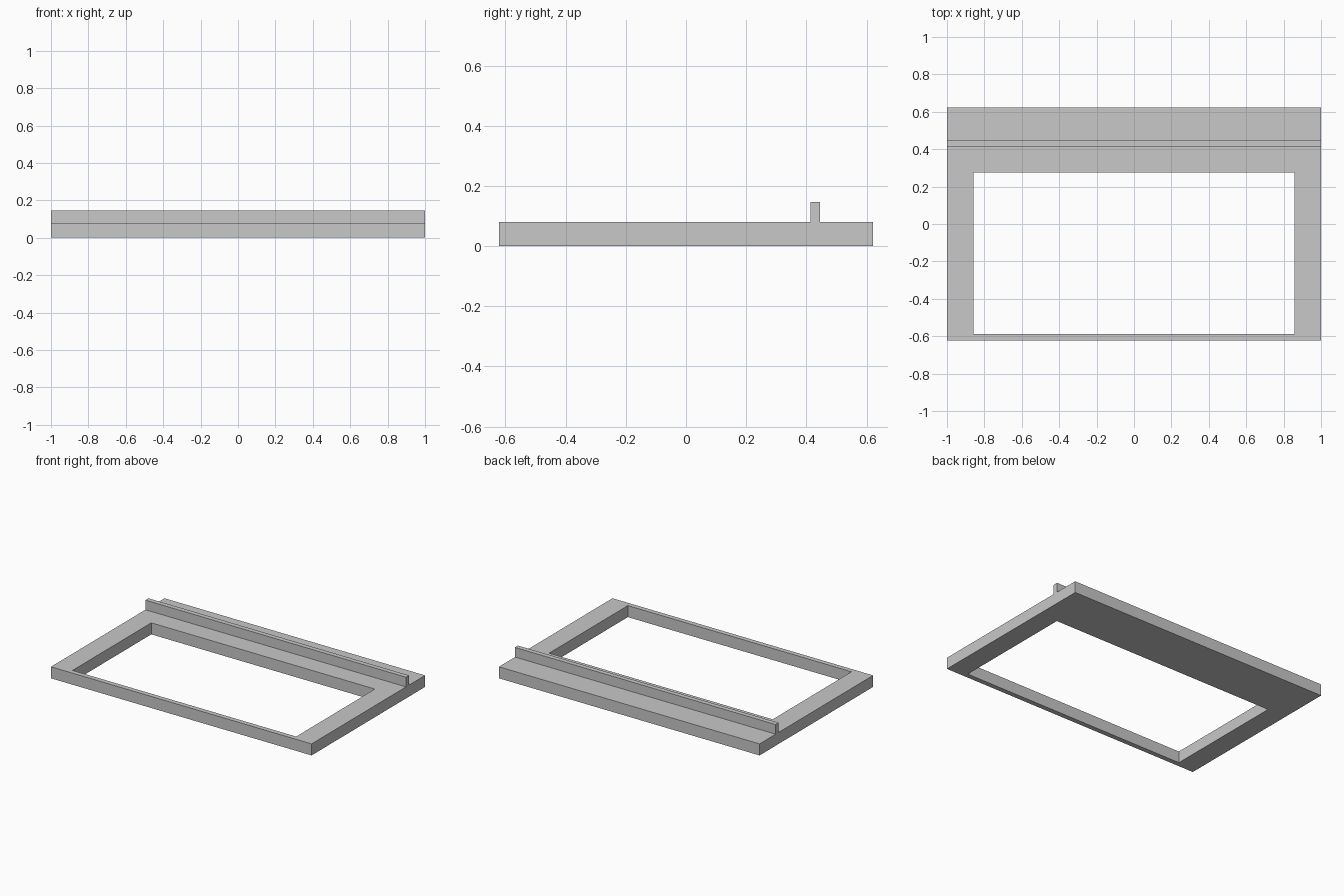
import bpy
import bmesh

# Remove the default cube
cube = bpy.data.objects.get("Cube")
if cube:
    bpy.data.objects.remove(cube, do_unlink=True)

# Single grey material
grey = bpy.data.materials.new("light_grey")
grey.use_nodes = True
colour = (0.58, 0.58, 0.58, 1)
grey.diffuse_color = colour
grey.node_tree.nodes["Principled BSDF"].inputs["Base Color"].default_value = colour

HALF_X, HALF_Y = 1.0, 0.622
FRAME_TOP, RAIL_TOP = 0.08, 0.147


def rectangle(bm, x, y0, y1, z):
    return [bm.verts.new((px, py, z))
            for px, py in ((-x, y0), (x, y0), (x, y1), (-x, y1))]


def raise_faces(bm, faces, height):
    """Extrude flat faces straight up into a closed solid."""
    result = bmesh.ops.extrude_face_region(bm, geom=faces, use_keep_orig=True)
    verts = [g for g in result["geom"] if isinstance(g, bmesh.types.BMVert)]
    bmesh.ops.translate(bm, verts=verts, vec=(0, 0, height))
    bmesh.ops.recalc_face_normals(bm, faces=bm.faces)


def add_object(name, bm):
    mesh = bpy.data.meshes.new(name)
    bm.to_mesh(mesh)
    bm.free()
    mesh.materials.append(grey)
    obj = bpy.data.objects.new(name, mesh)
    bpy.context.collection.objects.link(obj)


# Base frame: slab with an off-centre rectangular opening
bm = bmesh.new()
outer = rectangle(bm, HALF_X, -HALF_Y, HALF_Y, 0)
inner = rectangle(bm, 0.858, -0.588, 0.275, 0)
ring = []
for i in range(4):
    j = (i + 1) % 4
    ring.append(bm.faces.new((outer[i], outer[j], inner[j], inner[i])))
raise_faces(bm, ring, FRAME_TOP)
add_object("base_frame", bm)

# Raised rail running the full width near the back
bm = bmesh.new()
strip = bm.faces.new(rectangle(bm, HALF_X, 0.413, 0.446, FRAME_TOP))
raise_faces(bm, [strip], RAIL_TOP - FRAME_TOP)
add_object("back_rail", bm)
